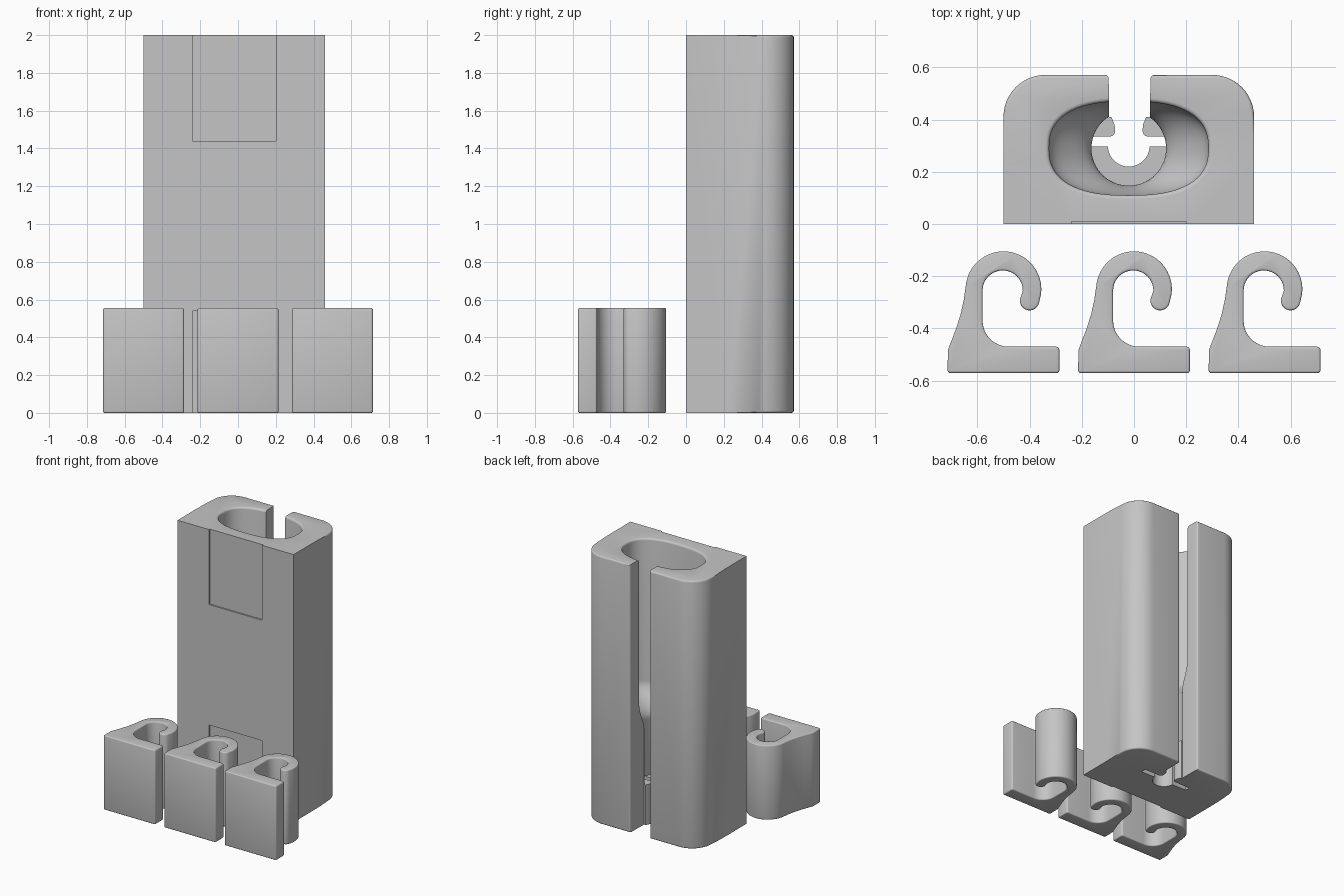
import bpy, bmesh, math

cube = bpy.data.objects.get("Cube")
if cube:
    bpy.data.objects.remove(cube, do_unlink=True)

grey = bpy.data.materials.new("plain grey")
grey.use_nodes = True
grey.diffuse_color = (0.56, 0.56, 0.56, 1)
grey.node_tree.nodes["Principled BSDF"].inputs["Base Color"].default_value = grey.diffuse_color

CX, CY = -0.02, 0.29        # axis of the bore
FLOOR = 0.3                 # top of the slotted floor


def arc(cx, cy, r, a0, a1, n=12):
    angles = [math.radians(a0 + (a1 - a0) * i / n) for i in range(n + 1)]
    return [(cx + r * math.cos(a), cy + r * math.sin(a)) for a in angles]


def box(x0, x1, y0, y1):
    return [(x0, y0), (x1, y0), (x1, y1), (x0, y1)]


def loft(name, rings):
    """Skin a stack of (z, outline) rings and cap both ends."""
    bm = bmesh.new()
    loops = [[bm.verts.new((x, y, z)) for x, y in pts] for z, pts in rings]
    for low, high in zip(loops, loops[1:]):
        for i in range(len(low)):
            j = (i + 1) % len(low)
            bm.faces.new((low[i], low[j], high[j], high[i]))
    bm.faces.new(loops[0][::-1])
    bm.faces.new(loops[-1])
    bmesh.ops.recalc_face_normals(bm, faces=bm.faces)
    mesh = bpy.data.meshes.new(name)
    bm.to_mesh(mesh)
    bm.free()
    mesh.materials.append(grey)
    ob = bpy.data.objects.new(name, mesh)
    bpy.context.collection.objects.link(ob)
    return ob


def round_rims(ob, size, rule):
    """Round the horizontal cap edges whose centre passes the rule."""
    bm = bmesh.new()
    bm.from_mesh(ob.data)
    rims = [e for e in bm.edges
            if abs(e.verts[0].co.z - e.verts[1].co.z) < 1e-5
            and rule((e.verts[0].co + e.verts[1].co) / 2)]
    bmesh.ops.bevel(bm, geom=rims, offset=size, segments=3, profile=0.5, affect='EDGES')
    bm.to_mesh(ob.data)
    bm.free()


def select(ob):
    bpy.ops.object.select_all(action='DESELECT')
    ob.select_set(True)
    bpy.context.view_layer.objects.active = ob


def smooth(ob):
    select(ob)
    bpy.ops.object.shade_smooth_by_angle(angle=math.radians(35))


def cut(ob, cutter):
    cutter.hide_render = True
    select(ob)
    mod = ob.modifiers.new("cut", 'BOOLEAN')
    mod.operation = 'DIFFERENCE'
    mod.solver = 'EXACT'
    mod.object = cutter
    bpy.ops.object.modifier_apply(modifier=mod.name)
    bpy.data.objects.remove(cutter, do_unlink=True)


def oval(rx, ry, power, n=72):
    pts = []
    for i in range(n):
        a = 2 * math.pi * i / n
        c, s = math.cos(a), math.sin(a)
        pts.append((CX + rx * math.copysign(abs(c) ** (2 / power), c),
                    CY + ry * math.copysign(abs(s) ** (2 / power), s)))
    return pts


# Holder body: flat front, rounded back corners
outline = [(-0.5, 0), (0.46, 0)] + arc(0.3, 0.411, 0.16, 0, 90) + arc(-0.34, 0.411, 0.16, 90, 180)
body = loft("holder_body", [(0, outline), (2, outline)])
round_rims(body, 0.012, lambda p: p.y > 0.42)

# Bore: round at the bottom, funnel to a wide oval, flared rim
rings = [(FLOOR, oval(0.143, 0.143, 2))]
for i in range(13):
    t = i / 12
    s = t * t * (3 - 2 * t)
    rings.append((0.72 + 0.22 * t, oval(0.143 + 0.162 * s, 0.143 + 0.037 * s, 2 + 0.5 * s)))
for i in range(5):
    a = math.radians(22.5 * i)
    flare = 0.015 * (1 - math.cos(a))
    rings.append((1.985 + 0.015 * math.sin(a), oval(0.305 + flare, 0.18 + flare, 2.5)))
rings.append((2.05, oval(0.32, 0.195, 2.5)))
cut(body, loft("bore_cutter", rings))

# Back slit with rounded mouth, running the full height
half = arc(0.095, 0.556, 0.015, 180, 90, 4)
slit = [(-0.078, 0.41), (0.078, 0.41)] + [(x, y) for x, y in half] + [(0.095, 0.62), (-0.095, 0.62)]
slit += [(-x, y) for x, y in reversed(half)]
slit = [(x + CX + 0.003, y) for x, y in slit]
cut(body, loft("slit_cutter", [(-0.1, slit), (2.1, slit)]))

# Floor openings: keyhole with a narrow throat, and a cross slot
keyhole = arc(CX, 0.3, 0.08, 180, 360, 20) + [(CX + 0.08, 0.33)]
keyhole += arc(CX + 0.073, 0.355, 0.02, 270, 180, 4) + [(CX + 0.054, 0.38), (CX + 0.075, 0.43)]
keyhole += [(CX - 0.075, 0.43), (CX - 0.054, 0.38)]
keyhole += arc(CX - 0.073, 0.355, 0.02, 0, -90, 4) + [(CX - 0.08, 0.33)]
slot = box(CX - 0.2, CX + 0.2, 0.297, 0.335)
for name, shape, top in (("keyhole_cutter", keyhole, FLOOR + 0.03),
                         ("slot_cutter", slot, FLOOR + 0.01)):
    cut(body, loft(name, [(-0.1, shape), (top, shape)]))

# Shallow adhesive-pad recesses on the flat front
pad = box(-0.24, 0.2, -0.1, 0.01)
for z0, z1 in ((-0.1, 0.54), (1.44, 2.1)):
    cut(body, loft("pad_cutter", [(z0, pad), (z1, pad)]))
smooth(body)

# Three matching hooks: flat base, upright and curled tip
profile = arc(-0.204, -0.561, 0.01, 180, 270, 3) + arc(0.204, -0.561, 0.01, 270, 360, 3)
profile += arc(0.202, -0.482, 0.012, 0, 90, 4)
profile += arc(0.02, -0.37, 0.1, 270, 180) + arc(-0.003, -0.255, 0.077, 180, 0, 20)
profile += arc(0.1, -0.294, 0.037, 170, 350) + arc(0, -0.25, 0.145, -8, 175, 30)
profile += [(-0.152, -0.29), (-0.164, -0.345), (-0.183, -0.405), (-0.206, -0.464), (-0.213, -0.485)]
for side, dx in (("right", -0.5), ("middle", 0), ("left", 0.5)):
    shape = [(x + dx, y) for x, y in profile]
    hook = loft("hook_" + side, [(0, shape), (0.555, shape)])
    round_rims(hook, 0.008, lambda p: True)
    smooth(hook)
